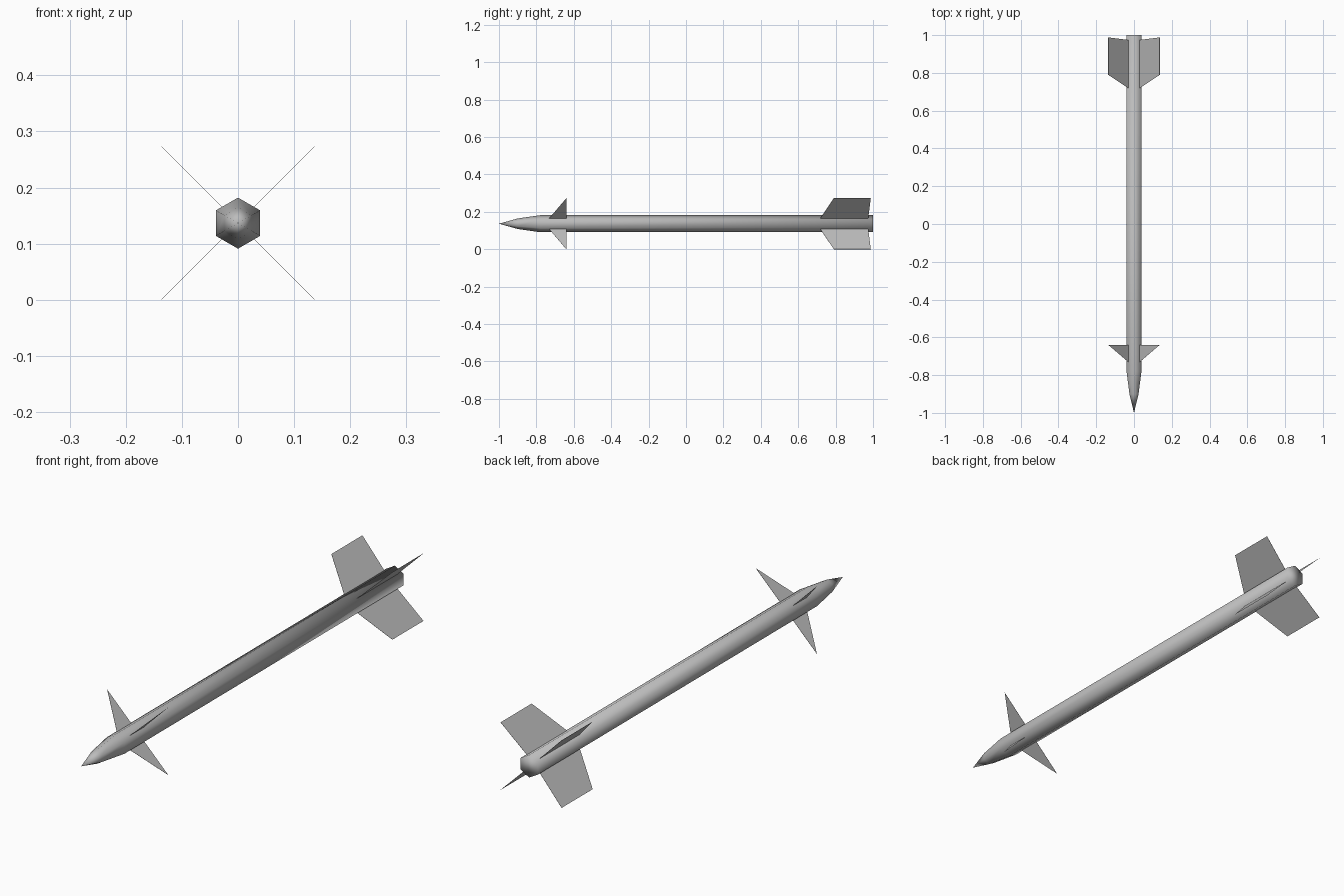
import bpy, bmesh, math
from mathutils import Vector

cube = bpy.data.objects.get("Cube")
if cube:
    bpy.data.objects.remove(cube)

AXIS_Z = 0.1365
SIDES = 6

grey = bpy.data.materials.new("grey")
grey.use_nodes = True
colour = (0.5, 0.5, 0.5, 1)
grey.diffuse_color = colour
grey.node_tree.nodes["Principled BSDF"].inputs["Base Color"].default_value = colour


def finish(name, bm, smooth):
    bmesh.ops.recalc_face_normals(bm, faces=bm.faces[:])
    for face in bm.faces:
        face.smooth = smooth
    mesh = bpy.data.meshes.new(name)
    bm.to_mesh(mesh)
    bm.free()
    mesh.materials.append(grey)
    obj = bpy.data.objects.new(name, mesh)
    obj.location.z = AXIS_Z
    bpy.context.collection.objects.link(obj)
    return obj


def make_body():
    # Six-sided tube with a pointed nose, lofted along y
    bm = bmesh.new()
    rings = []
    for y, radius in [(-0.9, 0.028), (-0.78, 0.0455), (1.0, 0.0455)]:
        ring = []
        for i in range(SIDES):
            a = math.pi / 2 + i * math.tau / SIDES
            ring.append(bm.verts.new((radius * math.cos(a), y, radius * math.sin(a))))
        rings.append(ring)
    tip = bm.verts.new((0, -1, 0))
    for i in range(SIDES):
        j = (i + 1) % SIDES
        bm.faces.new((tip, rings[0][i], rings[0][j]))
        for a, b in zip(rings, rings[1:]):
            bm.faces.new((a[i], b[i], b[j], a[j]))
    bm.faces.new(rings[-1])
    finish("body", bm, True)


def make_fin(name, outline, side, up):
    # Thin diagonal plate; outline holds (distance out on x and z, y)
    bm = bmesh.new()
    bm.faces.new([bm.verts.new((side * d, y, up * d)) for d, y in outline])
    fin = finish(name, bm, False)
    plate = fin.modifiers.new("thin plate", 'SOLIDIFY')
    plate.thickness = 0.0006
    plate.offset = 0


front_outline = [(0.027, -0.733), (0.1363, -0.64), (0.027, -0.64)]
tail_outline = [(0.027, 0.717), (0.1363, 0.79), (0.1363, 0.988), (0.027, 0.974)]

make_body()
for side, side_name in ((1, "left"), (-1, "right")):
    for up, up_name in ((1, "upper"), (-1, "lower")):
        make_fin(f"front_fin_{up_name}_{side_name}", front_outline, side, up)
        make_fin(f"tail_fin_{up_name}_{side_name}", tail_outline, side, up)
